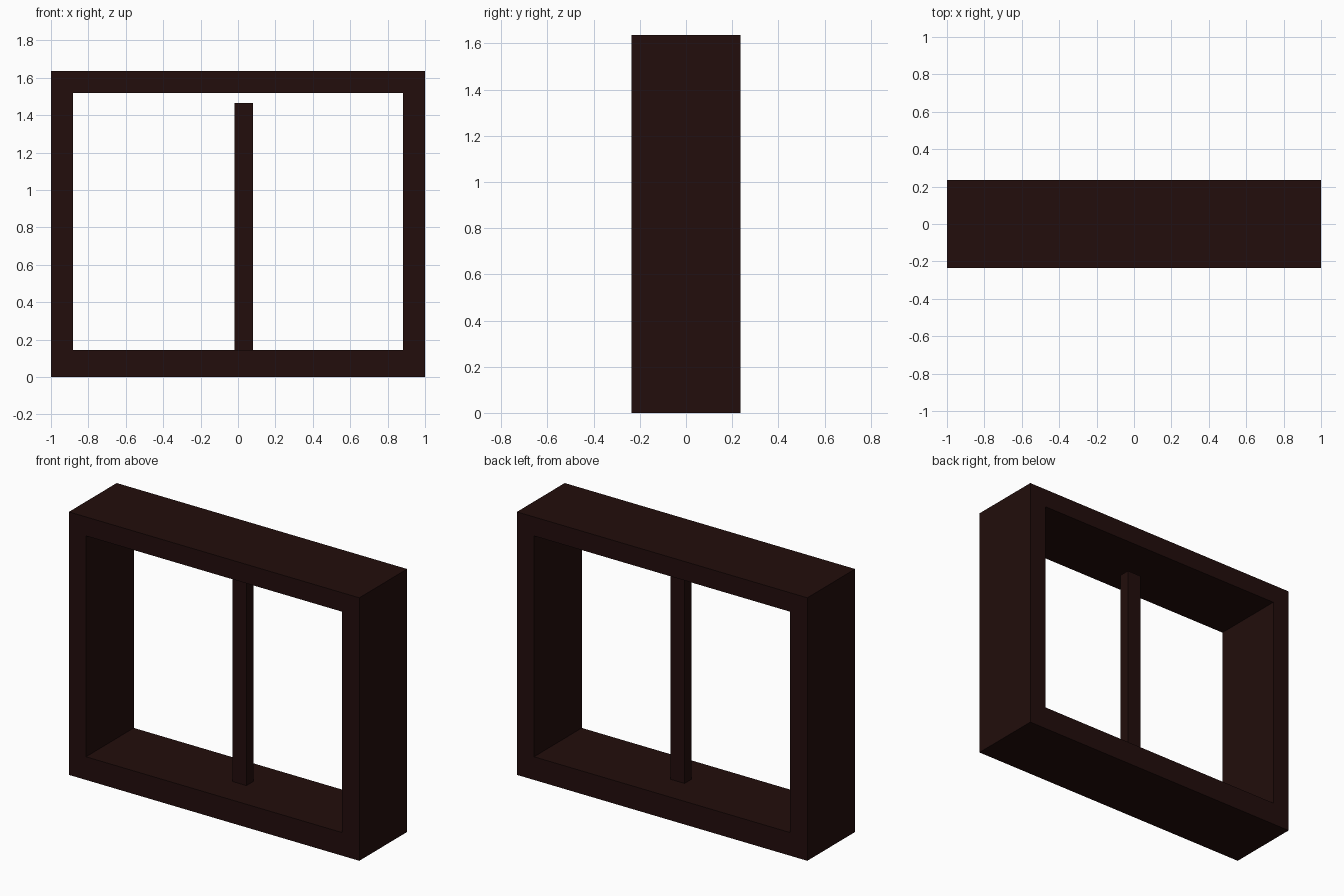
import bpy
import bmesh

cube = bpy.data.objects.get("Cube")
if cube:
    bpy.data.objects.remove(cube, do_unlink=True)

# Dark stained wood
COLOUR = (0.016, 0.004, 0.0035, 1)
wood = bpy.data.materials.new("dark_brown_wood")
wood.use_nodes = True
wood.diffuse_color = COLOUR
wood.node_tree.nodes["Principled BSDF"].inputs["Base Color"].default_value = COLOUR


def add_object(name, bm):
    bmesh.ops.recalc_face_normals(bm, faces=bm.faces)
    mesh = bpy.data.meshes.new(name)
    bm.to_mesh(mesh)
    bm.free()
    mesh.materials.append(wood)
    obj = bpy.data.objects.new(name, mesh)
    bpy.context.collection.objects.link(obj)
    return obj


def rectangle(bm, x, z0, z1, y):
    corners = ((-x, z0), (x, z0), (x, z1), (-x, z1))
    return [bm.verts.new((px, y, pz)) for px, pz in corners]


# Rectangular frame: an outer and inner loop, bridged and extruded in depth
DEPTH = 0.47
bm = bmesh.new()
outer = rectangle(bm, 1.0, 0.0, 1.637, -DEPTH / 2)
inner = rectangle(bm, 0.882, 0.144, 1.519, -DEPTH / 2)
for i in range(4):
    j = (i + 1) % 4
    bm.faces.new((outer[i], outer[j], inner[j], inner[i]))
result = bmesh.ops.extrude_face_region(bm, geom=bm.faces[:], use_keep_orig=True)
moved = [g for g in result["geom"] if isinstance(g, bmesh.types.BMVert)]
bmesh.ops.translate(bm, verts=moved, vec=(0, DEPTH, 0))
add_object("frame", bm)

# Upright post standing on the sill, stopping short of the top rail
bm = bmesh.new()
bmesh.ops.create_cube(bm, size=1)
bmesh.ops.scale(bm, verts=bm.verts, vec=(0.097, 0.07, 1.32))
post = add_object("centre_post", bm)
post.location = (0.031, 0.004, 0.804)
